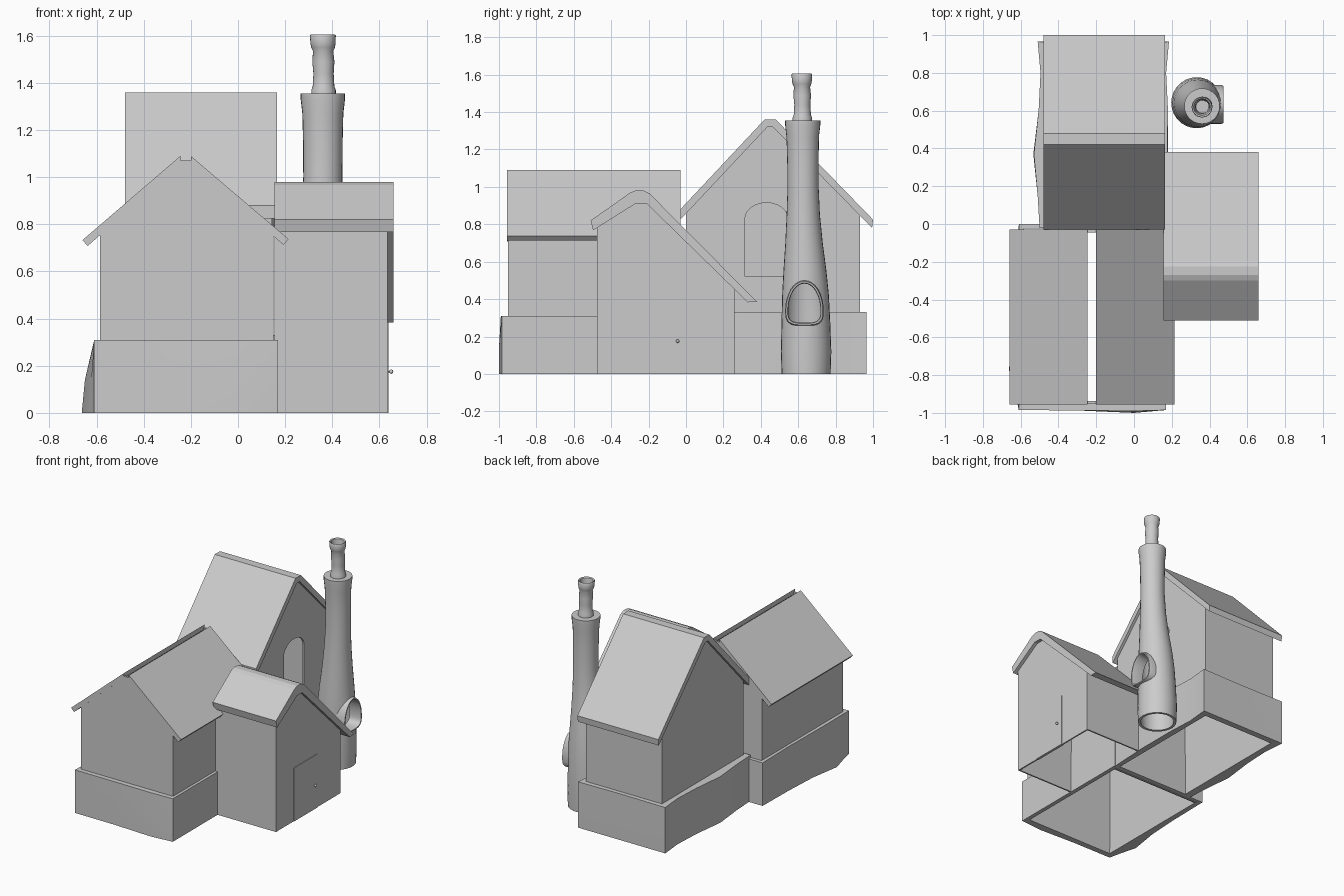
import bpy, bmesh, math

if "Cube" in bpy.data.objects:
    bpy.data.objects.remove(bpy.data.objects["Cube"])


def make(name, verts, faces, thick=0, smooth=False):
    me = bpy.data.meshes.new(name)
    me.from_pydata(verts, [], faces)
    bm = bmesh.new()
    bm.from_mesh(me)
    bmesh.ops.recalc_face_normals(bm, faces=bm.faces)
    bm.to_mesh(me)
    bm.free()
    ob = bpy.data.objects.new(name, me)
    bpy.context.collection.objects.link(ob)
    bpy.ops.object.select_all(action='DESELECT')
    ob.select_set(True)
    bpy.context.view_layer.objects.active = ob
    if thick:
        m = ob.modifiers.new("shell", 'SOLIDIFY')
        m.thickness = thick
        m.offset = -1
        bpy.ops.object.modifier_apply(modifier=m.name)
    if smooth:
        bpy.ops.object.shade_smooth_by_angle(angle=math.radians(40))
    return ob


def extrude(name, prof, axis, a0, a1):
    """Solid bar: profile (u, z) run along x or y."""
    at = lambda a, p: (a, p[0], p[1]) if axis == 'x' else (p[0], a, p[1])
    n = len(prof)
    verts = [at(a, p) for a in (a0, a1) for p in prof]
    faces = [list(range(n)), list(range(n, 2 * n))]
    faces += [(i, (i + 1) % n, (i + 1) % n + n, i + n) for i in range(n)]
    return make(name, verts, faces)


def gable_walls(name, prof, axis, a0, a1):
    """Hollow house, open below and under the roof; profile starts and ends on the ground."""
    at = lambda a, p: (a, p[0], p[1]) if axis == 'x' else (p[0], a, p[1])
    n = len(prof)
    verts = [at(a, p) for a in (a0, a1) for p in prof]
    faces = [list(range(n)), list(range(n, 2 * n)), (0, 1, n + 1, n), (n - 2, n - 1, 2 * n - 1, 2 * n - 2)]
    return make(name, verts, faces, thick=0.015)


def cut(ob, cutter):
    m = ob.modifiers.new("cut", 'BOOLEAN')
    m.operation = 'DIFFERENCE'
    m.object = cutter
    m.solver = 'EXACT'
    bpy.context.view_layer.objects.active = ob
    bpy.ops.object.modifier_apply(modifier=m.name)
    bpy.data.objects.remove(cutter)


def rings(name, loops, close_end=False, thick=0, smooth=True, wrap=False):
    """Skin a stack of equally long closed loops."""
    n, k = len(loops[0]), len(loops)
    verts = [v for lp in loops for v in lp]
    faces = []
    for j in range(k if wrap else k - 1):
        b, t = j * n, ((j + 1) % k) * n
        faces += [(b + i, b + (i + 1) % n, t + (i + 1) % n, t + i) for i in range(n)]
    if close_end:
        faces.append(list(range((k - 1) * n, k * n)))
    return make(name, verts, faces, thick, smooth)


def circle(cx, cy, z, r, n=28):
    return [(cx + r * math.cos(2 * math.pi * i / n), cy + r * math.sin(2 * math.pi * i / n), z) for i in range(n)]


# --- back house, ridge along x
back = gable_walls("back_house_walls", [(0, 0), (0, 0.86), (0.43, 1.325), (0.47, 1.325), (0.93, 0.845), (0.93, 0)],
                   'x', -0.46, 0.145)
window = [(0.315, 0.52), (0.545, 0.52)]
window += [(0.43 + 0.115 * math.cos(a), 0.83 + 0.085 * math.sin(a))
           for a in (math.pi * i / 12 for i in range(13))]
cut(back, extrude("window_cutter", window, 'x', 0.08, 0.25))
extrude("back_house_roof", [(-0.03, 0.88), (0.42, 1.36), (0.48, 1.36), (1.0, 0.825), (0.995, 0.78),
                            (0.465, 1.32), (0.435, 1.32), (-0.03, 0.825)], 'x', -0.48, 0.165)

# --- front house, ridge along y, open slot between the roof slabs
gable_walls("front_house_walls", [(-0.585, 0), (-0.585, 0.76), (-0.245, 1.07), (-0.2, 1.07), (0.15, 0.765), (0.15, 0)],
            'y', -0.953, -0.03)
extrude("front_roof_left", [(-0.245, 1.09), (-0.66, 0.733), (-0.638, 0.708), (-0.245, 1.055)], 'y', -0.956, -0.03)
extrude("front_roof_right", [(-0.2, 1.09), (0.215, 0.737), (0.193, 0.713), (-0.2, 1.055)], 'y', -0.956, -0.03)

# --- porch with a long rear slope
gable_walls("porch_walls", [(-0.475, 0), (-0.475, 0.79), (-0.28, 0.915), (-0.21, 0.915), (0.26, 0.46), (0.26, 0)],
            'x', 0.155, 0.635)
extrude("porch_roof", [(-0.51, 0.82), (-0.3, 0.968), (-0.27, 0.98), (-0.225, 0.98), (-0.195, 0.965), (0.38, 0.385),
                       (0.33, 0.383), (-0.21, 0.91), (-0.27, 0.91), (-0.497, 0.768)], 'x', 0.155, 0.66)
extrude("door", [(-0.275, 0), (-0.01, 0), (-0.01, 0.385), (-0.275, 0.385)], 'x', 0.62, 0.639)
bpy.ops.mesh.primitive_uv_sphere_add(segments=12, ring_count=8, radius=0.009, location=(0.65, -0.045, 0.175))
bpy.context.object.name = "door_knob"
bpy.ops.object.shade_smooth_by_angle()
bpy.ops.mesh.primitive_cylinder_add(vertices=10, radius=0.004, depth=0.015, location=(0.642, -0.045, 0.175),
                                    rotation=(0, math.pi / 2, 0))
bpy.context.object.name = "door_knob_stem"


# --- uneven stone bases: outer points with (bottom, middle) shift along x and y
def stone_base(name, pts, inner, height):
    x0, x1, y0, y1 = inner
    lo = [(x + bx, y + by, 0) for x, y, bx, by in pts]
    mid = [(x + bx * 0.75, y + by * 1.0, height * 0.45) for x, y, bx, by in pts]
    top = [(x, y, height) for x, y, bx, by in pts]
    clamp = lambda v, a, b: max(a, min(b, v))
    ins = [[(clamp(x, x0, x1), clamp(y, y0, y1), z) for x, y, _, _ in pts] for z in (height, 0)]
    return rings(name, [lo, mid, top] + ins, wrap=True)


stone_base("front_base", [
    (-0.61, -0.985, 0, 0), (-0.3, -0.987, 0, 0), (0.0, -0.99, 0, -0.01), (0.17, -0.985, 0, 0),
    (0.17, -0.6, 0, 0), (0.17, 0.0, 0, 0), (-0.2, 0.0, 0, 0), (-0.61, 0.0, 0, 0),
    (-0.605, -0.3, -0.01, 0), (-0.608, -0.55, -0.02, 0), (-0.61, -0.77, -0.053, 0), (-0.608, -0.9, -0.02, 0)],
    (-0.583, 0.148, -0.95, -0.025), 0.31)
stone_base("back_base", [
    (-0.5, -0.02, 0, 0), (0.165, -0.02, 0, 0), (0.175, 0.3, 0.005, 0), (0.18, 0.6, 0, 0), (0.17, 0.8, 0, 0),
    (0.185, 0.965, 0, 0), (-0.15, 0.96, 0, 0.005), (-0.51, 0.965, 0, 0), (-0.495, 0.8, 0, 0), (-0.505, 0.6, 0, 0),
    (-0.53, 0.37, -0.003, 0), (-0.51, 0.15, 0, 0)],
    (-0.458, 0.143, 0.0, 0.928), 0.33)

# --- chimney stack, hollow, with an oven mouth
stack_prof = [(0, 0.332, 0.642, 0.131), (0.12, 0.332, 0.642, 0.135), (0.28, 0.334, 0.641, 0.13),
              (0.42, 0.338, 0.639, 0.125), (0.55, 0.342, 0.636, 0.115), (0.7, 0.35, 0.631, 0.1),
              (0.85, 0.356, 0.627, 0.089), (1.0, 0.36, 0.626, 0.083), (1.15, 0.36, 0.625, 0.084),
              (1.27, 0.36, 0.624, 0.087), (1.33, 0.36, 0.624, 0.094), (1.355, 0.36, 0.624, 0.094)]
stack = rings("chimney_stack", [circle(cx, cy, z, r) for z, cx, cy, r in stack_prof], close_end=True, thick=0.018)


def mouth(k):
    pts = []
    for i in range(32):
        c, s = math.cos(math.pi * i / 16), math.sin(math.pi * i / 16)
        if s < 0:
            c, s = math.copysign(abs(c) ** 0.6, c), -abs(s) ** 0.6
        pts.append((0.633 + (0.103 - k) * c, 0.34 + ((0.16 if s > 0 else 0.083) - k) * s))
    return pts


cut(stack, extrude("mouth_cutter", mouth(0.016), 'x', 0.345, 0.6))
frame = [(0.385, 0.0), (0.46, 0.0), (0.475, 0.005), (0.475, 0.013), (0.465, 0.017), (0.385, 0.017)]
rings("oven_mouth_frame", [[(x, y, z) for y, z in mouth(k)] for x, k in frame], wrap=True)

# --- chimney pot with a recessed top
pot = [(1.35, 0.052), (1.37, 0.052), (1.385, 0.046), (1.44, 0.043), (1.49, 0.047), (1.535, 0.043), (1.55, 0.05),
       (1.565, 0.053), (1.6, 0.055), (1.605, 0.052), (1.6, 0.044), (1.55, 0.036), (1.5, 0.034)]
rings("chimney_pot", [circle(0.363 - 0.02 * max(0, z - 1.45), 0.622 - 0.02 * max(0, z - 1.45), z, r, 24)
                      for z, r in pot], close_end=True)
